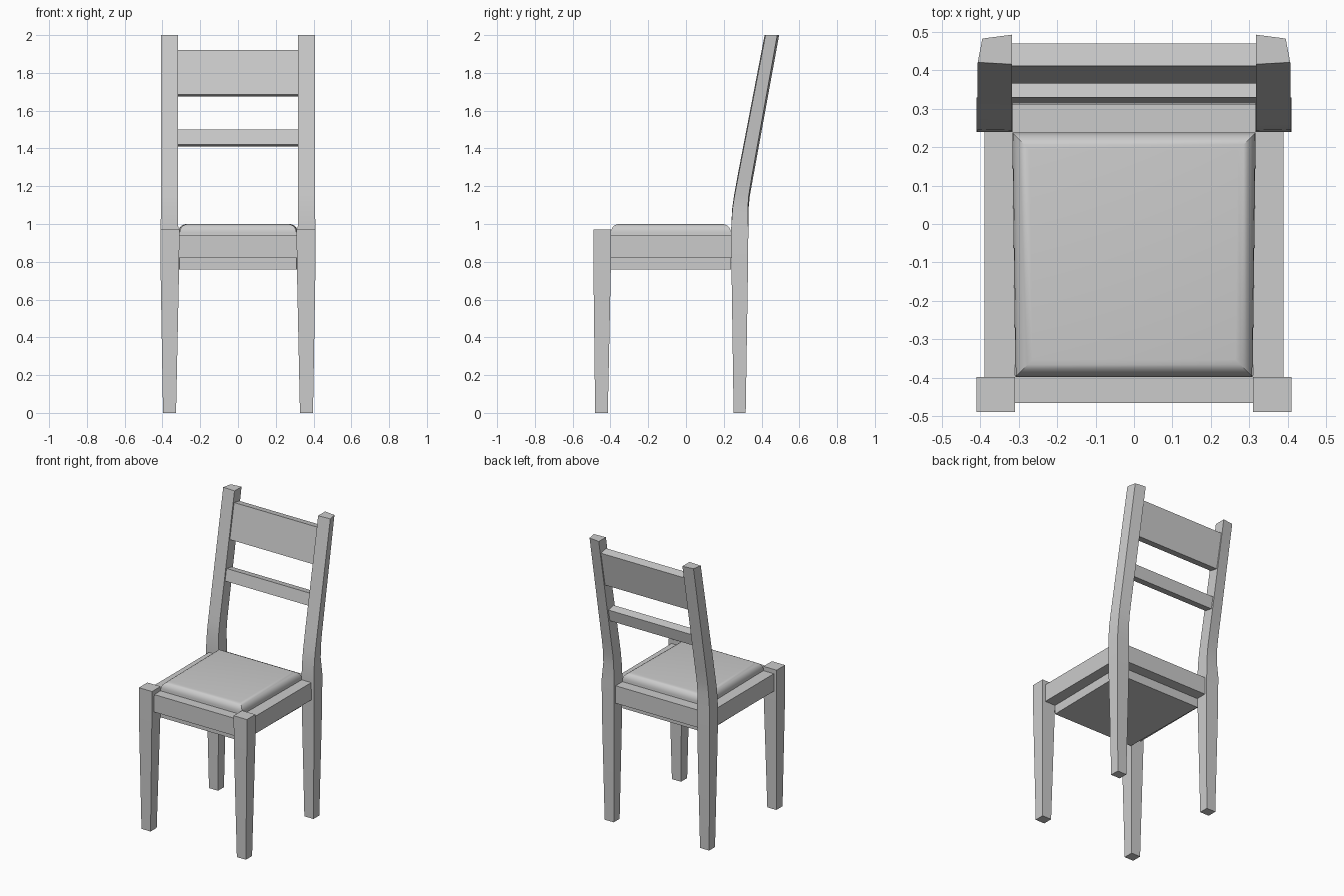
import bpy, bmesh

if "Cube" in bpy.data.objects:
    bpy.data.objects.remove(bpy.data.objects["Cube"])


def finish(name, bm, smooth=None):
    bmesh.ops.recalc_face_normals(bm, faces=bm.faces)
    me = bpy.data.meshes.new(name)
    bm.to_mesh(me)
    bm.free()
    ob = bpy.data.objects.new(name, me)
    bpy.context.collection.objects.link(ob)
    if smooth:
        bpy.ops.object.select_all(action='DESELECT')
        ob.select_set(True)
        bpy.context.view_layer.objects.active = ob
        bpy.ops.object.shade_smooth_by_angle(angle=smooth)
    return ob


def loft(name, rings, smooth=None):
    """Skin a stack of closed rings and cap both ends."""
    bm = bmesh.new()
    vs = [[bm.verts.new(p) for p in r] for r in rings]
    n = len(rings[0])
    for a, b in zip(vs, vs[1:]):
        for i in range(n):
            j = (i + 1) % n
            bm.faces.new((a[i], a[j], b[j], b[i]))
    bm.faces.new(vs[0])
    bm.faces.new(vs[-1])
    return finish(name, bm, smooth)


def rect(z, x0, x1, y0, y1, s=1, tx=0, ty=0):
    """Horizontal section; tx, ty pull in the outer back corner."""
    return [(s * x0, y0, z), (s * x1, y0 + ty / 2, z),
            (s * (x1 - tx), y1 - ty, z), (s * x0, y1, z)]


def box(name, x0, x1, y0, y1, z0, z1):
    return loft(name, [rect(z0, x0, x1, y0, y1), rect(z1, x0, x1, y0, y1)])


for s, side in ((1, "right"), (-1, "left")):
    # front leg, tapered below the seat
    loft("front_leg_" + side, [
        rect(0, .328, .397, -.481, -.414, s),
        rect(.76, .312, .41, -.49, -.398, s),
        rect(.97, .31, .41, -.49, -.398, s)])
    # back leg with its leaning post
    loft("back_leg_" + side, [
        rect(0, .328, .397, .252, .316, s),
        rect(.76, .316, .41, .241, .328, s),
        rect(.97, .316, .41, .239, .33, s),
        rect(1.08, .318, .408, .244, .331, s, .008, .004),
        rect(1.15, .318, .407, .254, .338, s, .01, .006),
        rect(1.25, .318, .407, .272, .356, s, .011, .008),
        rect(2, .318, .407, .416, .493, s, .012, .01)], smooth=.35)
    # side rail
    x = sorted((s * .31, s * .389))
    box("side_rail_" + side, x[0], x[1], -.41, .25, .82, .94)

# front and back rails
box("front_rail", -.32, .32, -.466, -.395, .82, .94)
box("back_rail", -.325, .325, .235, .312, .82, .94)

# padded seat with rounded upper rim
bm = bmesh.new()
bmesh.ops.create_cube(bm, size=1)
for v in bm.verts:
    back = v.co.y > 0
    v.co.x = (1 if v.co.x > 0 else -1) * (.317 if back else .309)
    v.co.y = .238 if back else -.398
    v.co.z = 1.0 if v.co.z > 0 else .758
rim = [e for e in bm.edges if all(v.co.z > .9 for v in e.verts)]
bmesh.ops.bevel(bm, geom=rim, offset=.045, segments=5, profile=.5, affect='EDGES')
finish("seat", bm, smooth=.6)


# leaning back slats
def slat(name, yt, zt, yb, zb):
    prof = [(yt, zt), (yb, zb), (yb + .058, zb - .011), (yt + .058, zt - .011)]
    loft(name, [[(x, y, z) for y, z in prof] for x in (-.325, .325)])


slat("upper_slat", .412, 1.922, .366, 1.685)
slat("lower_slat", .330, 1.50, .314, 1.42)
